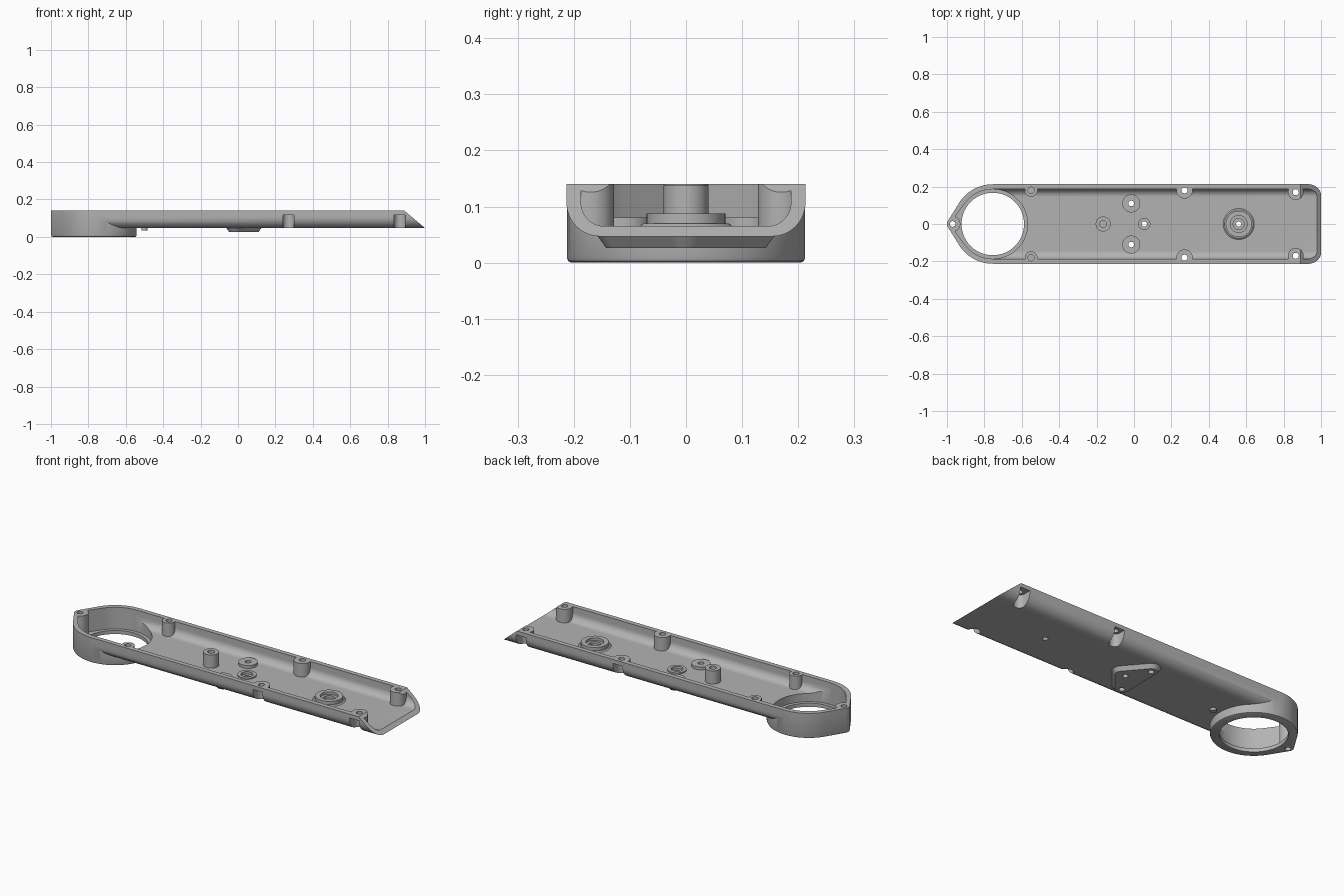
import bpy
import bmesh
from math import sin, cos, pi

if "Cube" in bpy.data.objects:
    bpy.data.objects.remove(bpy.data.objects["Cube"], do_unlink=True)

RING_X = -0.755   # centre of the round opening
NOSE_X = -0.97    # centre of the pointed end
SIDES = 48


def circle(x, y, z, r, n=SIDES):
    return [(x + r * cos(2 * pi * i / n), y + r * sin(2 * pi * i / n), z) for i in range(n)]


def new_object(name, bm):
    bmesh.ops.recalc_face_normals(bm, faces=bm.faces)
    mesh = bpy.data.meshes.new(name)
    bm.to_mesh(mesh)
    bm.free()
    ob = bpy.data.objects.new(name, mesh)
    bpy.context.collection.objects.link(ob)
    return ob


def hull(name, points):
    """Convex solid around a set of points."""
    bm = bmesh.new()
    for p in points:
        bm.verts.new(p)
    bmesh.ops.convex_hull(bm, input=bm.verts)
    loose = [v for v in bm.verts if not v.link_faces]
    bmesh.ops.delete(bm, geom=loose, context='VERTS')
    bmesh.ops.dissolve_limit(bm, angle_limit=0.01, verts=bm.verts, edges=bm.edges)
    return new_object(name, bm)


def cylinder(x, y, r, z0, z1, r_top=None):
    return hull("cylinder", circle(x, y, z0, r) + circle(x, y, z1, r_top or r))


def combine(target, other, operation):
    mod = target.modifiers.new("combine", 'BOOLEAN')
    mod.operation = operation
    mod.solver = 'EXACT'
    mod.object = other
    bpy.context.view_layer.objects.active = target
    bpy.ops.object.modifier_apply(modifier=mod.name)
    bpy.data.objects.remove(other, do_unlink=True)


def add(target, other):
    combine(target, other, 'UNION')


def cut(target, other):
    combine(target, other, 'DIFFERENCE')


def trough(name, half, floor, r, top, x0, x1):
    """Long bar with rounded lower edges."""
    section = [(half, top), (-half, top)]
    for i in range(13):
        a = pi / 2 * i / 12
        y, z = half - r + r * cos(a), floor + r - r * sin(a)
        section += [(y, z), (-y, z)]
    return hull(name, [(x, y, z) for x in (x0, x1) for y, z in section])


def teardrop(name, levels):
    """Round drum with a pointed nose; levels are (ring radius, nose radius, z)."""
    points = []
    for ring, nose, z in levels:
        points += circle(RING_X, 0, z, ring, 96) + circle(NOSE_X, 0, z, nose, 32)
    return hull(name, points)


# Outer shell: tray, drum, underside plate and locating stub
body = trough("housing_tray", 0.213, 0.047, 0.06, 0.16, RING_X, 1.05)
add(body, teardrop("drum", [(0.204, 0.021, 0), (0.21, 0.027, 0.003),
                            (0.2125, 0.03, 0.01), (0.2125, 0.03, 0.17)]))
plate = []
for x, y in ((-0.015, 0.11), (-0.015, -0.11), (0.078, 0)):
    plate += circle(x, y, 0.055, 0.053) + circle(x, y, 0.026, 0.032)
add(body, hull("underside_plate", plate))
add(body, cylinder(-0.5, 0, 0.016, 0.034, 0.055))

# Cavity, with every boss removed from it so that the bosses stay solid
cavity = trough("cavity", 0.187, 0.065, 0.042, 0.25, RING_X, 1.1)
add(cavity, teardrop("drum_cavity", [(0.186, 0.012, 0.02), (0.186, 0.012, 0.26)]))
cut(cavity, cylinder(NOSE_X, 0, 0.042, -0.1, 0.3))
for side in (1, -1):
    cut(cavity, cylinder(0.27, side * 0.18, 0.044, -0.1, 0.3))
    cut(cavity, cylinder(0.865, side * 0.17, 0.042, -0.1, 0.3))
    cut(cavity, cylinder(-0.55, side * 0.18, 0.034, -0.1, 0.3))
    cut(cavity, cylinder(-0.015, side * 0.11, 0.048, 0.03, 0.081))
cut(cavity, cylinder(-0.165, 0, 0.04, 0.03, 0.138))
cut(cavity, cylinder(0.055, 0, 0.048, 0.03, 0.072))
cut(cavity, cylinder(0.56, 0, 0.09, 0.06, 0.07, 0.076))
cut(cavity, cylinder(0.56, 0, 0.07, 0.03, 0.088))
cut(body, cavity)

# Large round opening
cut(body, hull("opening", circle(RING_X, 0, -0.1, 0.167, 96) + circle(RING_X, 0, 0.1, 0.167, 96)))

# Screw pockets opening to the outside, and the screw holes
for side in (1, -1):
    for x, y in ((0.27, 0.18), (0.865, 0.17)):
        slot = []
        for z in (-0.1, 0.118):
            slot += circle(x, side * y, z, 0.03) + circle(x, side * (y + 0.1), z, 0.03)
        cut(body, hull("screw_pocket", slot))
        cut(body, cylinder(x, side * y, 0.016, 0.05, 0.3))
    cut(body, cylinder(-0.55, side * 0.18, 0.017, 0.08, 0.3))
    cut(body, cylinder(-0.015, side * 0.11, 0.015, -0.1, 0.2))
cut(body, cylinder(NOSE_X, 0, 0.015, -0.1, 0.3))
cut(body, cylinder(-0.165, 0, 0.018, 0.08, 0.3))
cut(body, cylinder(0.055, 0, 0.03, 0.058, 0.2))
cut(body, cylinder(0.56, 0, 0.045, 0.074, 0.2))
cut(body, cylinder(0.56, 0, 0.03, 0.06, 0.2))
for x in (0.055, 0.56):
    cut(body, cylinder(x, 0, 0.014, -0.1, 0.2))

# Flat rim and slanted end
bm = bmesh.new()
outline = [(-1.2, 0.14), (0.89, 0.14), (1.1, -0.0376), (1.3, -0.0376), (1.3, 0.4), (-1.2, 0.4)]
face = bm.faces.new([bm.verts.new((x, -0.5, z)) for x, z in outline])
swept = bmesh.ops.extrude_face_region(bm, geom=[face])
bmesh.ops.translate(bm, vec=(0, 1, 0),
                    verts=[v for v in swept["geom"] if isinstance(v, bmesh.types.BMVert)])
cut(body, new_object("rim_trim", bm))

# Single grey finish
grey = bpy.data.materials.new("plain_grey")
grey.use_nodes = True
grey.diffuse_color = (0.45, 0.45, 0.45, 1)
grey.node_tree.nodes["Principled BSDF"].inputs["Base Color"].default_value = (0.45, 0.45, 0.45, 1)
body.data.materials.clear()
body.data.materials.append(grey)
for poly in body.data.polygons:
    poly.material_index = 0

bpy.ops.object.select_all(action='DESELECT')
body.select_set(True)
bpy.context.view_layer.objects.active = body
bpy.ops.object.shade_smooth_by_angle(angle=0.5)
